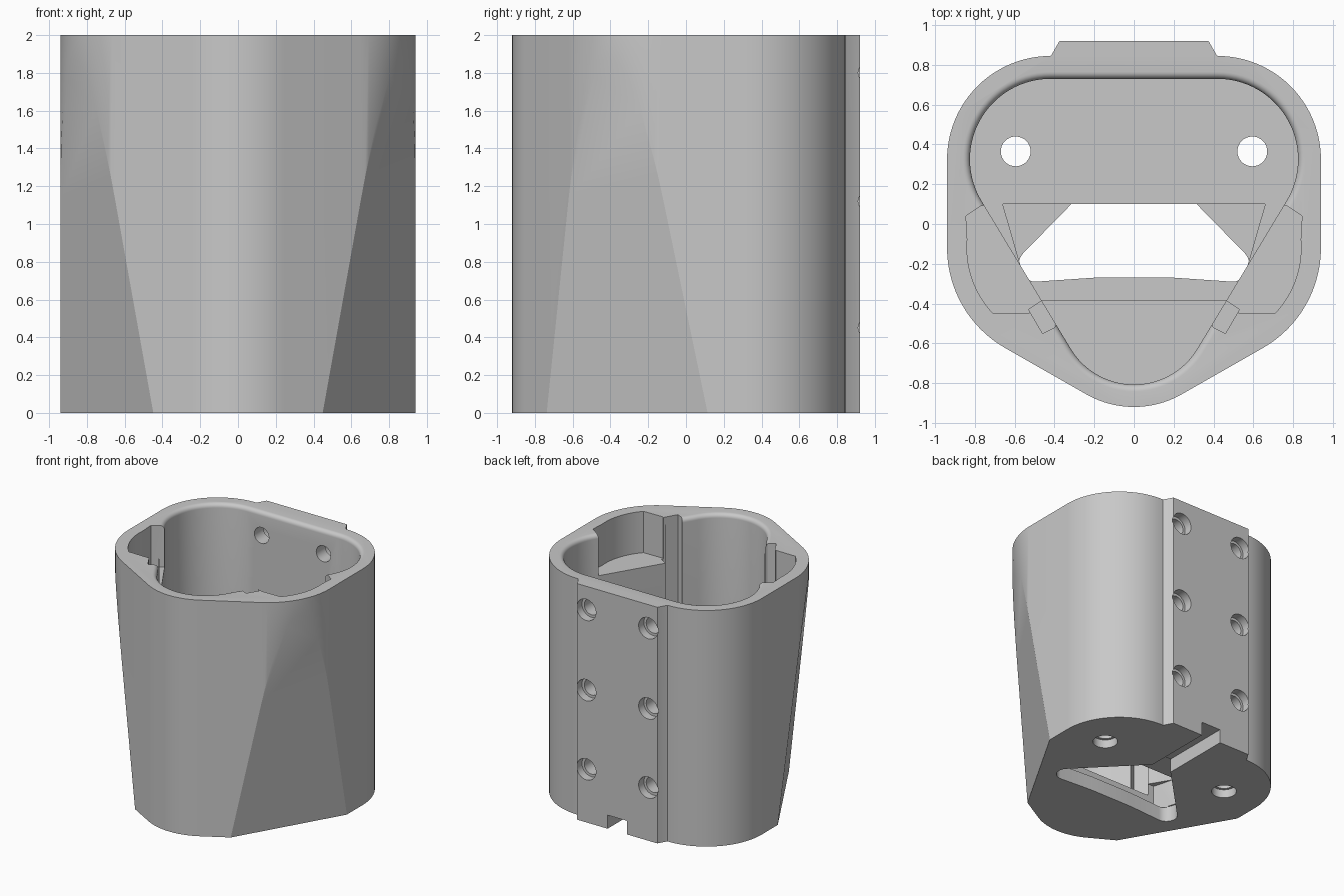
import bpy, bmesh
from math import sin, cos, radians, pi
from mathutils import Vector

cube = bpy.data.objects.get("Cube")
if cube:
    bpy.data.objects.remove(cube, do_unlink=True)

grey = bpy.data.materials.new("plain grey")
grey.use_nodes = True
COLOUR = (0.58, 0.58, 0.58, 1)
grey.diffuse_color = COLOUR
grey.node_tree.nodes["Principled BSDF"].inputs["Base Color"].default_value = COLOUR


def arc(cx, cy, r, start, end, n=16):
    angles = [radians(start + (end - start) * i / n) for i in range(n + 1)]
    return [(cx + r * cos(a), cy + r * sin(a)) for a in angles]


def mirrored(half):
    """Close a half outline on the +x side with its reflection."""
    return half + [(-x, y) for x, y in reversed(half) if x > 1e-4]


def loft(name, rings):
    """Solid through a list of (outline, height) rings."""
    bm = bmesh.new()
    loops = [[bm.verts.new((x, y, z)) for x, y in pts] for pts, z in rings]
    for low, high in zip(loops, loops[1:]):
        for i in range(len(low)):
            j = (i + 1) % len(low)
            bm.faces.new((low[i], low[j], high[j], high[i]))
    bm.faces.new(loops[0][::-1])
    bm.faces.new(loops[-1])
    return make_object(name, bm)


def make_object(name, bm):
    bmesh.ops.recalc_face_normals(bm, faces=bm.faces)
    mesh = bpy.data.meshes.new(name)
    bm.to_mesh(mesh)
    bm.free()
    mesh.materials.append(grey)
    obj = bpy.data.objects.new(name, mesh)
    bpy.context.collection.objects.link(obj)
    return obj


def prism(name, pts, z0, z1):
    return loft(name, [(pts, z0), (pts, z1)])


def drill(name, r, p0, p1):
    """Cylinder between two points."""
    a, b = Vector(p0), Vector(p1)
    bm = bmesh.new()
    bmesh.ops.create_cone(bm, cap_ends=True, segments=32, radius1=r, radius2=r,
                          depth=(b - a).length)
    turn = Vector((0, 0, 1)).rotation_difference(b - a).to_matrix()
    bmesh.ops.rotate(bm, verts=bm.verts, matrix=turn)
    bmesh.ops.translate(bm, verts=bm.verts, vec=(a + b) / 2)
    return make_object(name, bm)


# Outer body, with the raised mounting plate on the back
outline = mirrored(arc(0, -0.435, 0.485, -90, -30 - 30, 10)
                   + arc(0.36, -0.12, 0.58, -60, 0, 24)
                   + arc(0.42, 0.325, 0.52, 0, 90, 24)
                   + [(0.415, 0.85), (0.375, 0.92)])
body = prism("holder_body", outline, 0, 2)

# Sloping flats on the lower front corners
bm = bmesh.new()
bm.from_mesh(body.data)
for side in (1, -1):
    normal = Vector((side * cos(pi / 6), -0.5, 0))
    cut = bmesh.ops.bisect_plane(bm, geom=bm.verts[:] + bm.edges[:] + bm.faces[:],
                                 plane_co=normal * 0.757,
                                 plane_no=normal - Vector((0, 0, 0.104)),
                                 clear_outer=True)
    edges = [e for e in cut["geom_cut"] if isinstance(e, bmesh.types.BMEdge)]
    bmesh.ops.holes_fill(bm, edges=edges, sides=0)
bmesh.ops.recalc_face_normals(bm, faces=bm.faces)
bm.to_mesh(body.data)
bm.free()

cutters = []


# Main cavity with a rounded rim
def cavity(d):
    return mirrored(arc(0, -0.435, 0.372 + d, -90, -30, 20)
                    + arc(0.42, 0.325, 0.405 + d, -30, 90, 28))


FLOOR, RIM = 0.25, 0.035
rings = [(cavity(0), FLOOR)]
for i in range(7):
    t = i / 6 * pi / 2
    rings.append((cavity(RIM * (1 - cos(t))), 2 - RIM + RIM * sin(t)))
rings.append((cavity(RIM), 2.1))
cutters.append(loft("cavity", rings))

# Side pockets and the upright grooves beside them
pocket = ([(0.42, -0.34), (0.73, 0.1), (0.77, 0.09), (0.845, 0.04)]
          + arc(0.36, -0.12, 0.48, 5, -43, 16) + [(0.53, -0.45), (0.47, -0.39)])
groove = [(0.36, -0.45), (0.4, -0.52), (0.46, -0.55), (0.53, -0.43), (0.47, -0.39), (0.42, -0.36)]
for s in (1, -1):
    cutters.append(prism("pocket", [(s * x, y) for x, y in pocket], 1.65, 2.1))
    cutters.append(prism("groove", [(s * x, y) for x, y in groove], FLOOR + 0.01, 2.15))

# Floor opening: trapezoid above, rounded triangle below, cable channel to the back
cutters.append(prism("floor_recess", mirrored([(0.52, -0.385), (0.66, 0.1)]), 0.12, 0.35))
triangle = mirrored([(0, -0.27), (0.2, -0.27)]
                    + arc(0.495, -0.205, 0.085, -90, 45, 12) + [(0.09, 0.33)])
cutters.append(prism("floor_opening", triangle, -0.1, 0.13))
cutters.append(prism("cable_channel", mirrored([(0.09, 0.25), (0.09, 1.1)]), -0.12, 0.115))

# Screw holes through the floor and the back plate
for s in (1, -1):
    x = 0.595 * s
    cutters.append(drill("floor_hole", 0.075, (x, 0.365, -0.1), (x, 0.365, 0.4)))
    cutters.append(drill("floor_counterbore", 0.095, (x, 0.365, -0.1), (x, 0.365, 0.07)))
    for z in (0.45, 1.12, 1.8):
        x = 0.29 * s
        cutters.append(drill("back_hole", 0.068, (x, 0.6, z), (x, 1.1, z)))
        cutters.append(drill("back_counterbore", 0.09, (x, 0.85, z), (x, 1.1, z)))

# Carve everything, then remove the cutters
bpy.ops.object.select_all(action='DESELECT')
bpy.context.view_layer.objects.active = body
body.select_set(True)
for cutter in cutters:
    mod = body.modifiers.new(cutter.name, 'BOOLEAN')
    mod.operation = 'DIFFERENCE'
    mod.solver = 'EXACT'
    mod.object = cutter
    bpy.ops.object.modifier_apply(modifier=mod.name)
    bpy.data.objects.remove(cutter, do_unlink=True)
bpy.ops.object.shade_smooth_by_angle(angle=radians(25))
